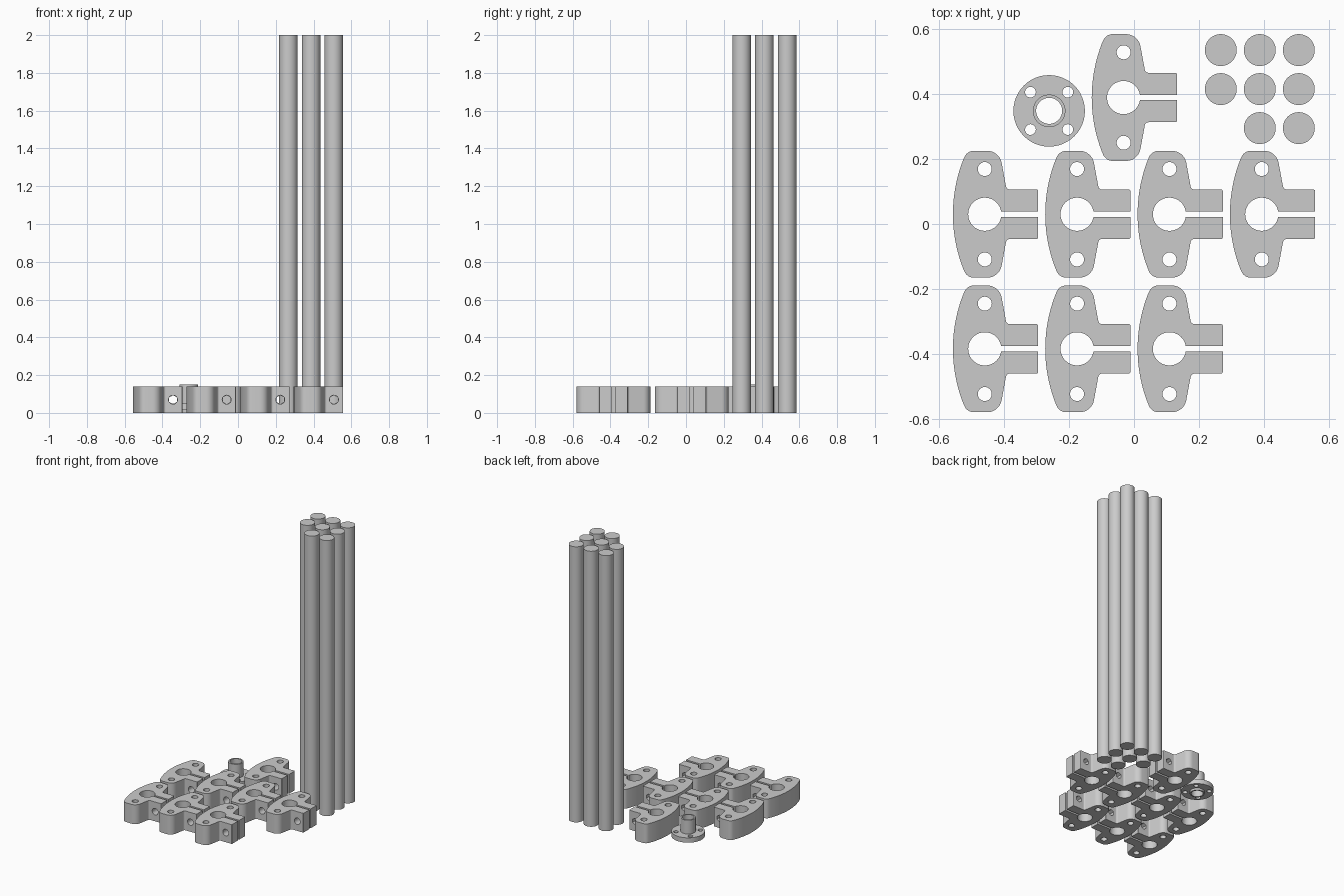
import bpy, bmesh, math
from mathutils import Vector, Matrix

if "Cube" in bpy.data.objects:
    bpy.data.objects.remove(bpy.data.objects["Cube"])

grey = bpy.data.materials.new("light grey")
grey.diffuse_color = (0.6, 0.6, 0.6, 1)
grey.use_nodes = True
grey.node_tree.nodes["Principled BSDF"].inputs["Base Color"].default_value = grey.diffuse_color


def make_object(name, bm):
    bmesh.ops.recalc_face_normals(bm, faces=bm.faces)
    mesh = bpy.data.meshes.new(name)
    bm.to_mesh(mesh)
    bm.free()
    mesh.materials.append(grey)
    obj = bpy.data.objects.new(name, mesh)
    bpy.context.collection.objects.link(obj)
    return obj


def add_cylinder(bm, radius, depth, matrix, segments=32):
    bmesh.ops.create_cone(bm, cap_ends=True, segments=segments, radius1=radius,
                          radius2=radius, depth=depth, matrix=matrix)


def select_only(obj):
    bpy.ops.object.select_all(action='DESELECT')
    obj.select_set(True)
    bpy.context.view_layer.objects.active = obj


def smooth(obj):
    select_only(obj)
    bpy.ops.object.shade_smooth_by_angle(angle=math.radians(30))


def cut(obj, cutter_bm):
    cutter = make_object("hole_cutter", cutter_bm)
    cutter.hide_render = True
    mod = obj.modifiers.new("holes", 'BOOLEAN')
    mod.operation, mod.solver, mod.object = 'DIFFERENCE', 'EXACT', cutter
    select_only(obj)
    bpy.ops.object.modifier_apply(modifier=mod.name)
    bpy.data.objects.remove(cutter)


def rounded(prev, corner, nxt, r, n=8):
    """Points of a fillet of radius r at a corner."""
    p, c, q = Vector(prev), Vector(corner), Vector(nxt)
    u, v = (p - c).normalized(), (q - c).normalized()
    half = u.angle(v) / 2
    centre = c + (u + v).normalized() * (r / math.sin(half))
    t = r / math.tan(half)
    a, b = c + u * t - centre, c + v * t - centre
    sweep = a.angle(b)
    return [tuple(centre + (a * math.sin((1 - i / n) * sweep) + b * math.sin(i / n * sweep))
                  / math.sin(sweep)) for i in range(n + 1)]


# Clamp outline: upper half from the slit round to the bowed back
H, BORE, SLIT, BOW = 0.14, 0.051, 0.008, 0.46
bow_x = lambda y: -0.098 + BOW - math.sqrt(BOW * BOW - y * y)
back = [(bow_x(y), y) for y in [0.165 - 0.165 * i / 10 for i in range(11)]]
corners = [((0.164, SLIT), 0), ((0.164, 0.076), 0.005), ((0.067, 0.076), 0.012),
           ((0.045, 0.195), 0.045), ((bow_x(0.195), 0.195), 0.032), (back[0], 0)]
mouth = math.sqrt(BORE ** 2 - SLIT ** 2)
upper = [(mouth, SLIT), corners[0][0]]
for i in range(1, len(corners) - 1):
    upper += rounded(corners[i - 1][0], corners[i][0], corners[i + 1][0], corners[i][1])
upper += back
outline = upper + [(x, -y) for x, y in reversed(upper[:-1])]

# Bore arc closes the outline
a0 = math.asin(SLIT / BORE)
N = 44
for i in range(1, N):
    a = -a0 - (2 * math.pi - 2 * a0) * i / N
    outline.append((BORE * math.cos(a), BORE * math.sin(a)))

bm = bmesh.new()
base = bm.faces.new([bm.verts.new((x, y, 0)) for x, y in outline])
top = bmesh.ops.extrude_face_region(bm, geom=[base])
bmesh.ops.translate(bm, vec=(0, 0, H),
                    verts=[g for g in top["geom"] if isinstance(g, bmesh.types.BMVert)])
clamp = make_object("shaft_clamp", bm)

# Clamp holes: two vertical bolts, and a cross screw with a hexagonal far side
holes = bmesh.new()
for s in (1, -1):
    add_cylinder(holes, 0.0215, 0.4, Matrix.Translation((0, 0.139 * s, 0.07)))
turn = Matrix.Rotation(math.pi / 2, 4, 'X')
add_cylinder(holes, 0.0235, 0.1, Matrix.Translation((0.115, -0.05, 0.07)) @ turn)
add_cylinder(holes, 0.0235, 0.1, Matrix.Translation((0.115, 0.052, 0.07)) @ turn, 6)
cut(clamp, holes)
smooth(clamp)

# Eight clamps laid out in rows
spots = [(-0.459 + 0.284 * i, 0.03) for i in range(4)]
spots += [(-0.459 + 0.284 * i, -0.384) for i in range(3)] + [(-0.032, 0.389)]
for i, (x, y) in enumerate(spots):
    part = clamp if i == 0 else clamp.copy()
    if i:
        bpy.context.collection.objects.link(part)
    part.location = (x, y, 0)

# Flanged nut: turned profile with four screw holes
profile = [(0.04, 0), (0.05, 0), (0.05, 0.015), (0.11, 0.015), (0.11, 0.05),
           (0.05, 0.05), (0.05, 0.15), (0.04, 0.15)]
bm = bmesh.new()
SEG = 48
rings = [[bm.verts.new((r * math.cos(2 * math.pi * k / SEG), r * math.sin(2 * math.pi * k / SEG), z))
          for r, z in profile] for k in range(SEG)]
for k in range(SEG):
    a, b = rings[k], rings[(k + 1) % SEG]
    for j in range(len(profile)):
        m = (j + 1) % len(profile)
        bm.faces.new((a[j], b[j], b[m], a[m]))
nut = make_object("flanged_nut", bm)
holes = bmesh.new()
for sx in (1, -1):
    for sy in (1, -1):
        add_cylinder(holes, 0.0165, 0.2, Matrix.Translation((0.0575 * sx, 0.0575 * sy, 0.03)), 24)
cut(nut, holes)
nut.location = (-0.261, 0.348, 0)
smooth(nut)

# Eight upright rods on a grid with one corner left empty
for i in range(3):
    for j in range(3):
        if (i, j) == (0, 0):
            continue
        bm = bmesh.new()
        add_cylinder(bm, 0.049, 2, Matrix.Translation((0, 0, 1)), 48)
        rod = make_object("rod", bm)
        rod.location = (0.267 + 0.12 * i, 0.295 + 0.12 * j, 0)
        smooth(rod)
